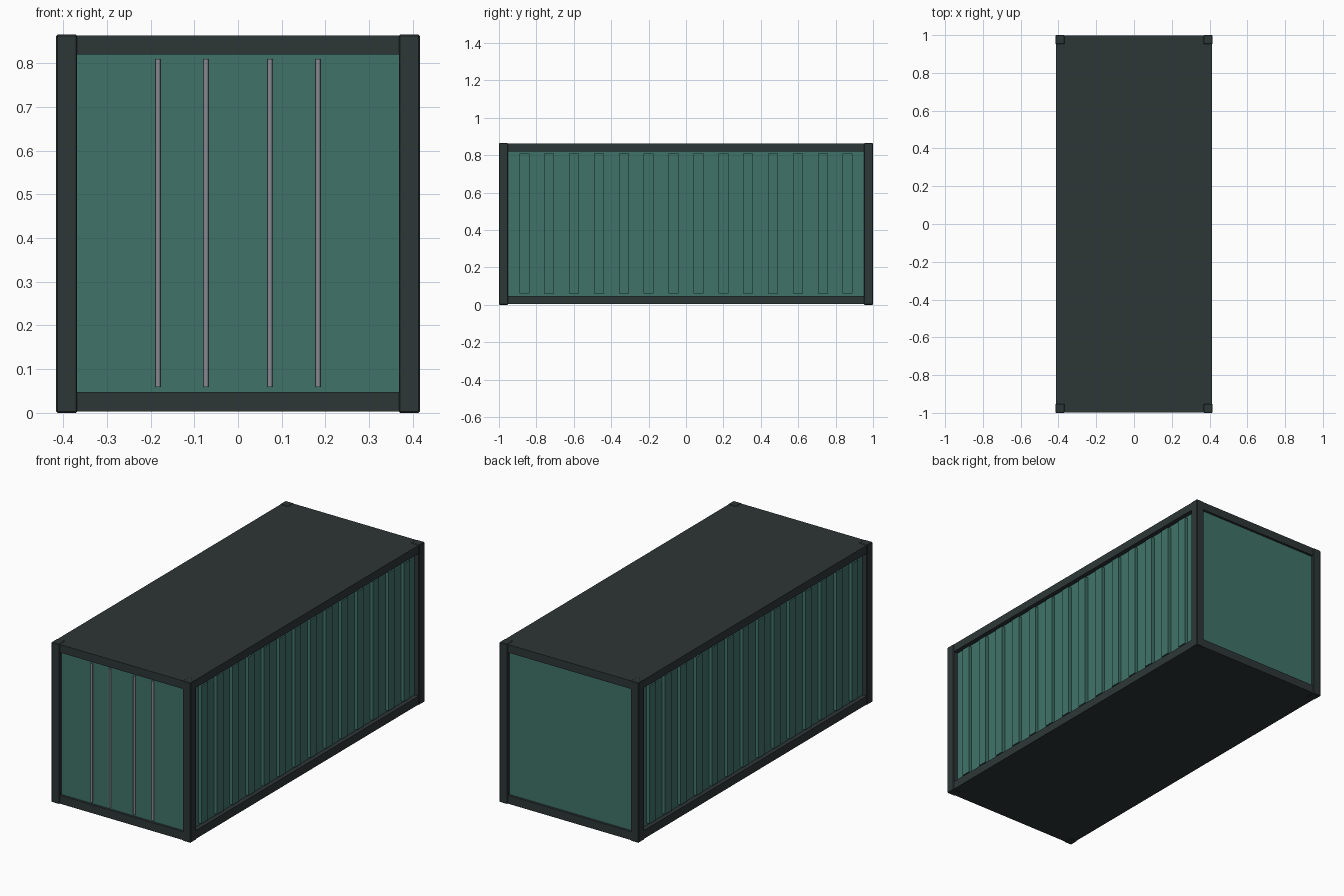
import bpy
from math import radians

cube = bpy.data.objects.get("Cube")
if cube:
    bpy.data.objects.remove(cube, do_unlink=True)


def material(name, rgb):
    m = bpy.data.materials.new(name)
    m.use_nodes = True
    m.diffuse_color = (*rgb, 1)
    m.node_tree.nodes["Principled BSDF"].inputs["Base Color"].default_value = (*rgb, 1)
    return m


TEAL = material("teal_paint", (0.051, 0.171, 0.141))
DARK = material("charcoal_steel", (0.027, 0.037, 0.037))
GREY = material("grey_metal", (0.25, 0.25, 0.29))

HX, HY, H = 0.416, 1.0, 0.865    # half width, half length, height
BAR = 0.048                      # frame bar thickness
LIP = 0.003                      # posts stand slightly proud of the rails
SIDE, END = HX - 0.028, HY - 0.016   # faces of the recessed walls


def box(name, lo, hi, mat, bevel=0):
    """Axis-aligned box between two corners."""
    bpy.ops.mesh.primitive_cube_add(size=1, location=[(a + b) / 2 for a, b in zip(lo, hi)])
    ob = bpy.context.object
    ob.name = name
    ob.scale = [abs(b - a) for a, b in zip(lo, hi)]
    bpy.ops.object.transform_apply(location=False, rotation=False, scale=True)
    ob.data.materials.append(mat)
    if bevel:
        mod = ob.modifiers.new("edge_bevel", "BEVEL")
        mod.width = bevel
        mod.segments = 1
    return ob


# Corner posts
for sx, side in ((-1, "right"), (1, "left")):
    for sy, end in ((-1, "front"), (1, "back")):
        box(f"{end}_{side}_post", (sx * (HX - BAR), sy * (HY - BAR), 0),
            (sx * HX, sy * HY, H), DARK, 0.003)

# Top and bottom rails
ix, iy = HX - BAR, HY - BAR
for z0, z1, level in ((LIP, BAR, "bottom"), (H - BAR + LIP, H - LIP / 2, "top")):
    for s, side, end in ((-1, "right", "front"), (1, "left", "back")):
        box(f"{level}_{side}_rail", (s * ix, -iy, z0), (s * (HX - LIP), iy, z1), DARK)
        box(f"{level}_{end}_rail", (-ix, s * iy, z0), (ix, s * (HY - LIP), z1), DARK)

# Roof and floor slabs fill the frame
box("roof", (-ix, -iy, H - BAR + LIP), (ix, iy, H - LIP / 2), DARK)
box("floor", (-ix, -iy, LIP), (ix, iy, BAR), DARK)

# Recessed walls
z0, z1 = BAR - 0.004, H - BAR + 0.007
for s, side, end in ((-1, "right", "front"), (1, "left", "back")):
    box(f"{side}_wall", (s * (SIDE - 0.012), -iy - 0.01, z0), (s * SIDE, iy + 0.01, z1), TEAL)
    box(f"{end}_wall", (-ix - 0.005, s * (END - 0.012), z0), (ix + 0.005, s * END, z1), TEAL)

# Vertical ribs along both sides
rib = box("side_rib", (SIDE - 0.005, -0.891, 0.06), (SIDE + 0.018, -0.838, 0.808), TEAL)
array = rib.modifiers.new("row", "ARRAY")
array.count = 14
array.use_relative_offset = False
array.use_constant_offset = True
array.constant_offset_displace = (0, 0.133, 0)
mirror = rib.modifiers.new("both_sides", "MIRROR")
centre = bpy.data.objects.new("mirror_centre", None)
centre.hide_render = True
bpy.context.collection.objects.link(centre)
mirror.mirror_object = centre

# Locking rods on the front doors
for i, x in enumerate((-0.183, -0.073, 0.073, 0.183)):
    bpy.ops.mesh.primitive_cylinder_add(vertices=12, radius=0.006, depth=0.75,
                                        location=(x, -END - 0.005, 0.434))
    rod = bpy.context.object
    rod.name = f"door_rod_{i + 1}"
    rod.data.materials.append(GREY)
    bpy.ops.object.shade_smooth_by_angle(angle=radians(40))
